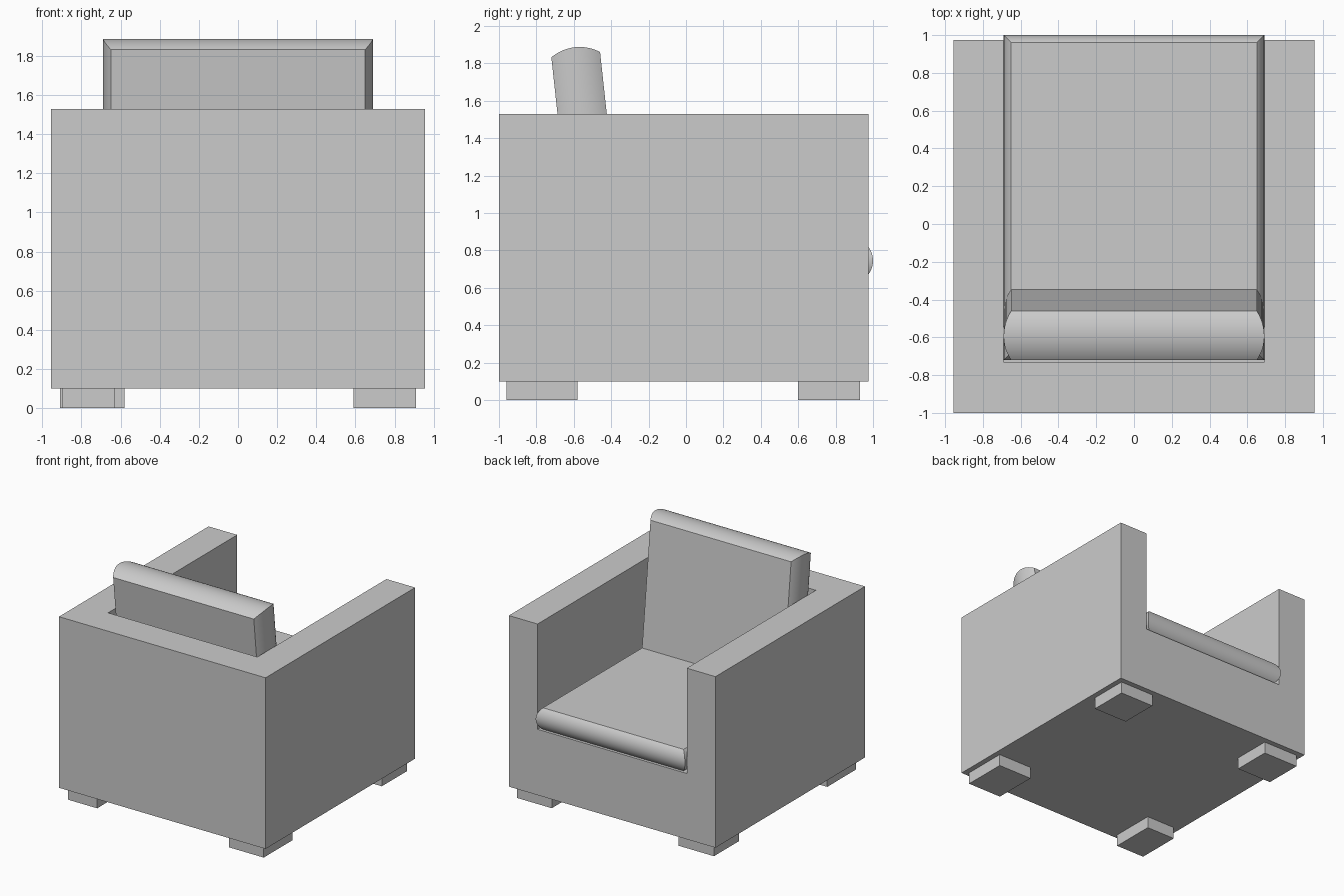
import bpy, bmesh, math
from mathutils import Matrix, Vector

old = bpy.data.objects.get("Cube")
if old:
    bpy.data.objects.remove(old, do_unlink=True)

grey = bpy.data.materials.new("plain_grey")
grey.use_nodes = True
colour = (0.6, 0.6, 0.6, 1)
grey.diffuse_color = colour
grey.node_tree.nodes["Principled BSDF"].inputs["Base Color"].default_value = colour


def finish(name, bm):
    bmesh.ops.recalc_face_normals(bm, faces=bm.faces)
    mesh = bpy.data.meshes.new(name)
    bm.to_mesh(mesh)
    bm.free()
    mesh.materials.append(grey)
    obj = bpy.data.objects.new(name, mesh)
    bpy.context.collection.objects.link(obj)
    return obj


def select(obj):
    bpy.ops.object.select_all(action='DESELECT')
    obj.select_set(True)
    bpy.context.view_layer.objects.active = obj


def box(name, low, high):
    low, high = Vector(low), Vector(high)
    bm = bmesh.new()
    bmesh.ops.create_cube(bm, size=1, matrix=Matrix.Translation((low + high) / 2)
                          @ Matrix.Diagonal((*(high - low), 1)))
    return finish(name, bm)


def cushion(name, width, length, thick, bulge, matrix, steps=16):
    """Flat-faced slab whose four edges bow outwards in a shallow arc."""
    radius = (thick ** 2 / 4 + bulge ** 2) / (2 * bulge)
    half = math.asin(thick / 2 / radius)
    bm = bmesh.new()
    rings = []
    for i in range(steps + 1):
        a = half * (2 * i / steps - 1)
        inset = radius * (1 - math.cos(a))
        x, y, z = width / 2 - inset, length / 2 - inset, radius * math.sin(a)
        rings.append([bm.verts.new((sx * x, sy * y, z))
                      for sx, sy in ((-1, -1), (1, -1), (1, 1), (-1, 1))])
    for low, high in zip(rings, rings[1:]):
        for k in range(4):
            n = (k + 1) % 4
            bm.faces.new((low[k], low[n], high[n], high[k]))
    bm.faces.new(rings[0])
    bm.faces.new(rings[-1])
    bm.transform(matrix)
    obj = finish(name, bm)
    select(obj)
    bpy.ops.object.shade_smooth_by_angle(angle=math.radians(25))
    return obj


# Body with the seat well cut out of it
frame = box("armchair_frame", (-0.955, -1, 0.1), (0.955, 0.975, 1.53))
well = box("seat_well_cutter", (-0.69, -0.73, 0.65), (0.69, 1.2, 1.8))
well.hide_render = True
cut = frame.modifiers.new("seat_well", 'BOOLEAN')
cut.operation = 'DIFFERENCE'
cut.solver = 'EXACT'
cut.object = well
select(frame)
bpy.ops.object.modifier_apply(modifier=cut.name)
bpy.data.objects.remove(well, do_unlink=True)

# Seat cushion, pushed slightly past the frame
cushion("seat_cushion", 1.38, 1.72, 0.18, 0.04, Matrix.Translation((0, 0.14, 0.745)))

# Back cushion, leaning backwards from its top centre
lean = math.radians(6.2)
length = 1.15
up = Vector((0, -math.sin(lean), math.cos(lean)))
centre = Vector((0, -0.594, 1.886)) - up * length / 2
cushion("back_cushion", 1.38, length, 0.262, 0.04,
        Matrix.Translation(centre) @ Matrix.Rotation(math.pi / 2 + lean, 4, 'X'))

# Feet, one of them a little narrower
for side, x0, x1 in (("left", 0.59, 0.91), ("right", -0.91, -0.58)):
    for end, y0, y1 in (("front", -0.96, -0.58), ("back", 0.6, 0.93)):
        if (side, end) == ("right", "front"):
            x0, x1 = -0.9, -0.63
        else:
            x0, x1 = (0.59, 0.91) if side == "left" else (-0.91, -0.58)
        box(f"{side}_{end}_foot", (x0, y0, 0), (x1, y1, 0.1))
